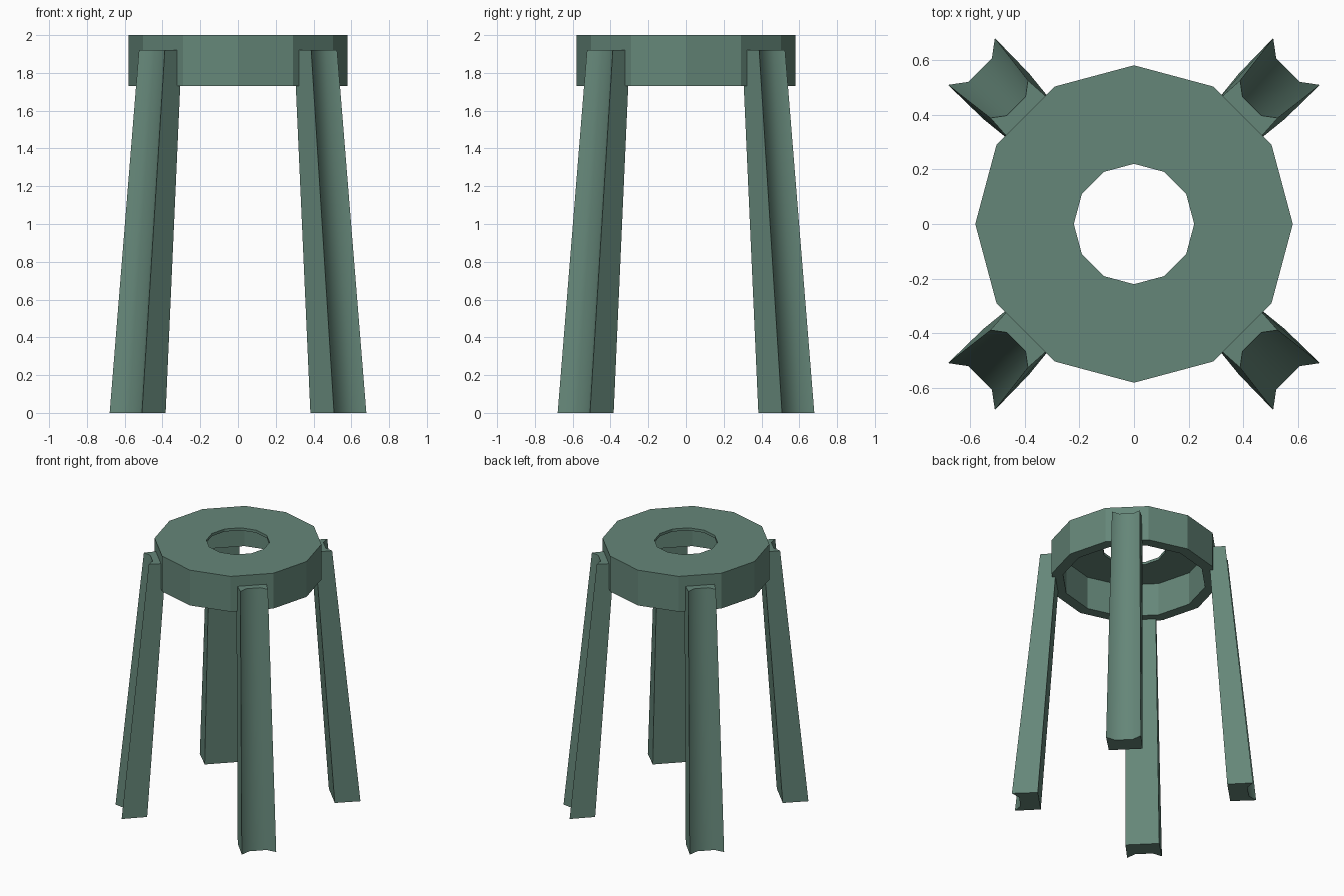
import bpy, bmesh
from math import cos, sin, pi, radians

if "Cube" in bpy.data.objects:
    bpy.data.objects.remove(bpy.data.objects["Cube"])


def add_mesh(name, loops, closed, caps):
    """Bridge equal-length vertex loops into one object."""
    bm = bmesh.new()
    rings = [[bm.verts.new(p) for p in loop] for loop in loops]
    n = len(rings[0])
    pairs = list(zip(rings, rings[1:]))
    if closed:
        pairs.append((rings[-1], rings[0]))
    for a, b in pairs:
        for i in range(n):
            j = (i + 1) % n
            bm.faces.new((a[i], a[j], b[j], b[i]))
    if caps:
        bm.faces.new(rings[0])
        bm.faces.new(rings[-1])
    bmesh.ops.recalc_face_normals(bm, faces=bm.faces[:])
    me = bpy.data.meshes.new(name)
    bm.to_mesh(me)
    bm.free()
    ob = bpy.data.objects.new(name, me)
    bpy.context.collection.objects.link(ob)
    me.materials.append(mat)
    return ob


mat = bpy.data.materials.new("green_paint")
mat.diffuse_color = (0.13, 0.24, 0.19, 1)
mat.use_nodes = True
mat.node_tree.nodes["Principled BSDF"].inputs["Base Color"].default_value = mat.diffuse_color

# Seat: twelve-sided cap with a centre hole and hollow underside
profile = [(0.58, 1.73), (0.58, 2.0), (0.22, 2.0),
           (0.22, 1.98), (0.50, 1.98), (0.50, 1.73)]
seat_loops = [[(r * cos(i * pi / 6), r * sin(i * pi / 6), z) for i in range(12)]
              for r, z in profile]
add_mesh("seat", seat_loops, True, False)


# Leg cross-section: flat inner face, concave outer face
def leg_section(r_in, t_in, r_out, t_out, depth, angle, z):
    pts = [(r_in, -t_in), (r_out, -t_out), (r_out - depth, -t_out * 0.5),
           (r_out - depth, t_out * 0.5), (r_out, t_out), (r_in, t_in)]
    c, s = cos(angle), sin(angle)
    return [(r * c - t * s, r * s + t * c, z) for r, t in pts]


# Four tapered, splayed legs
names = ["back_right_leg", "back_left_leg", "front_left_leg", "front_right_leg"]
for k, name in enumerate(names):
    a = radians(45 + 90 * k)
    leg = add_mesh(name, [leg_section(0.66, 0.118, 0.84, 0.121, 0.045, a, 0.0),
                          leg_section(0.525, 0.104, 0.645, 0.097, 0.036, a, 1.92)],
                   False, True)
    bpy.ops.object.select_all(action='DESELECT')
    leg.select_set(True)
    bpy.context.view_layer.objects.active = leg
    bpy.ops.object.shade_smooth_by_angle(angle=radians(45))
